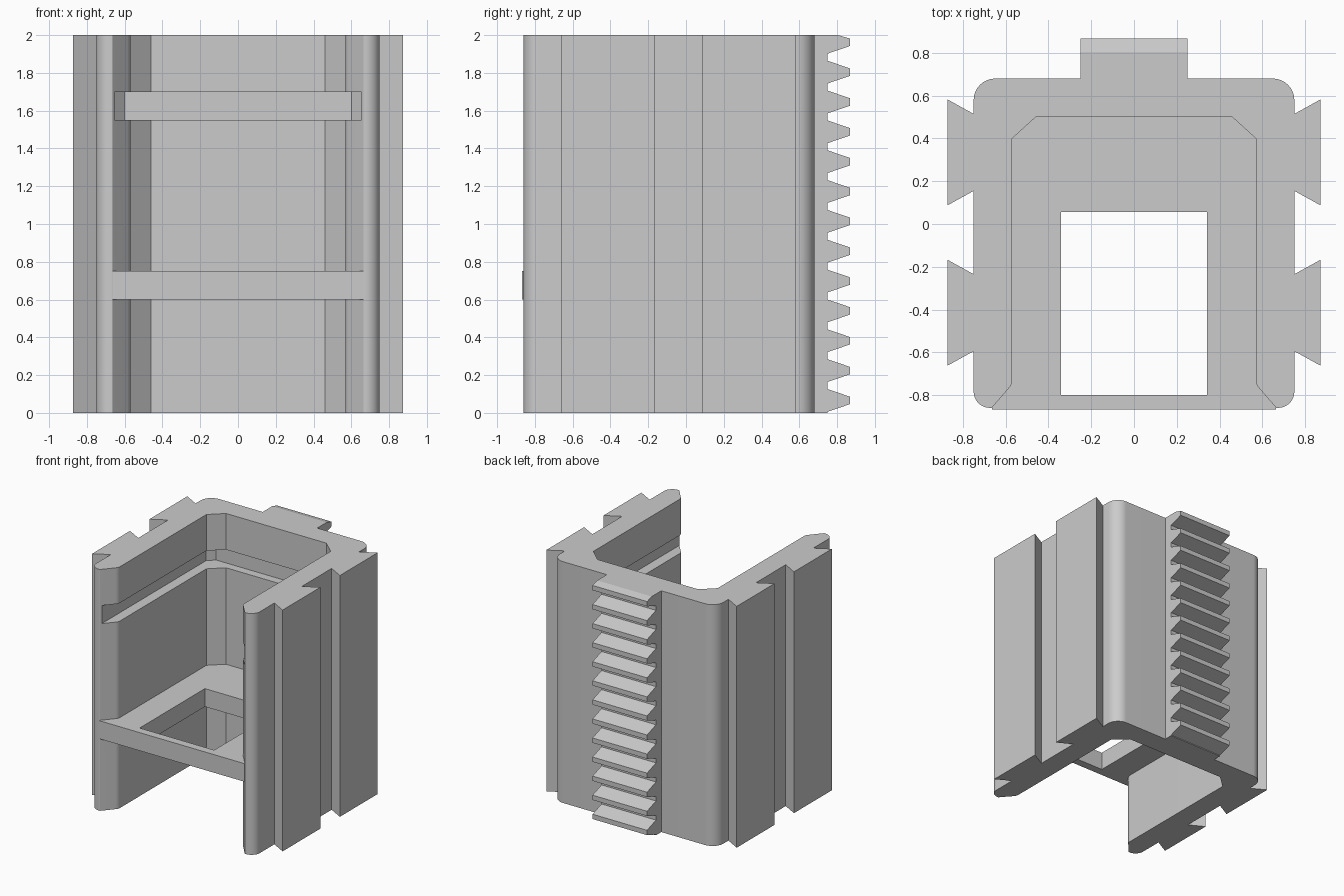
import bpy, bmesh, math
from mathutils import Vector

if "Cube" in bpy.data.objects:
    bpy.data.objects.remove(bpy.data.objects["Cube"])

grey = bpy.data.materials.new("plain grey")
grey.use_nodes = True
grey.diffuse_color = (0.6, 0.6, 0.6, 1)
grey.node_tree.nodes["Principled BSDF"].inputs["Base Color"].default_value = (0.6, 0.6, 0.6, 1)


def rounded(points, steps=10):
    """Round each (x, y, radius) corner of a closed outline."""
    out = []
    for i, (x, y, r) in enumerate(points):
        p = Vector((x, y))
        if r == 0:
            out.append(p)
            continue
        a = (Vector(points[i - 1][:2]) - p).normalized()
        b = (Vector(points[(i + 1) % len(points)][:2]) - p).normalized()
        half = a.angle(b) / 2
        centre = p + (a + b).normalized() * r / math.sin(half)
        start = p + a * r / math.tan(half) - centre
        end = p + b * r / math.tan(half) - centre
        for k in range(steps + 1):
            t = k / steps
            out.append(centre + start.lerp(end, t).normalized() * r)
    return out


def prism(name, outline, low, high, axis="z"):
    """Extrude a flat outline along z, or a (y, z) outline along x."""
    bm = bmesh.new()
    place = (lambda u, v: (u, v, low)) if axis == "z" else (lambda u, v: (low, u, v))
    face = bm.faces.new([bm.verts.new(place(*p)) for p in outline])
    grown = bmesh.ops.extrude_face_region(bm, geom=[face])["geom"]
    shift = Vector((0, 0, high - low)) if axis == "z" else Vector((high - low, 0, 0))
    bmesh.ops.translate(bm, vec=shift, verts=[v for v in grown if isinstance(v, bmesh.types.BMVert)])
    bmesh.ops.recalc_face_normals(bm, faces=bm.faces)
    mesh = bpy.data.meshes.new(name)
    bm.to_mesh(mesh)
    bm.free()
    mesh.materials.append(grey)
    obj = bpy.data.objects.new(name, mesh)
    bpy.context.collection.objects.link(obj)
    return obj


def select(obj):
    bpy.ops.object.select_all(action="DESELECT")
    obj.select_set(True)
    bpy.context.view_layer.objects.active = obj


def cut(obj, cutter):
    mod = obj.modifiers.new("cut", "BOOLEAN")
    mod.operation, mod.solver, mod.object = "DIFFERENCE", "EXACT", cutter
    select(obj)
    bpy.ops.object.modifier_apply(modifier=mod.name)
    bpy.data.objects.remove(cutter)


def mirrored(half):
    return half + [(-p[0], *p[1:]) for p in reversed(half)]


def rectangle(x, front, back):
    return mirrored([(x, front), (x, back)])


# Channel wall with flared side rails
half = [(0.46, 0.5, 0), (0.57, 0.4, 0), (0.57, -0.75, 0.06), (0.665, -0.86, 0.005), (0.75, -0.86, 0.075)]
for mid in (-0.415, 0.335):
    half += [(0.75, mid - 0.18, 0), (0.873, mid - 0.248, 0), (0.873, mid + 0.248, 0), (0.75, mid + 0.18, 0)]
half.append((0.75, 0.68, 0.1))
channel = prism("channel_body", rounded(mirrored(half)), 0, 2)

# Slot running round the inner wall, open at the front
slot = mirrored([(0.655, -1), (0.655, 0.515), (0.6, 0.57)])
cut(channel, prism("slot_cutter", slot, 1.55, 1.7))
select(channel)
bpy.ops.object.shade_smooth_by_angle(angle=math.radians(30))

# Shelf with a square window
shelf = prism("shelf", rectangle(0.665, -0.867, 0.55), 0.6, 0.75)
cut(shelf, prism("window_cutter", rectangle(0.342, -0.8, 0.055), 0.5, 0.9))

# Toothed rack on the back
teeth = 13
pitch = 0.158
profile = [(0.66, 0), (0.75, 0)]
for i in range(teeth):
    z = 0.066 + i * pitch
    profile += [(0.75, z - 0.06), (0.867, z - 0.02), (0.867, z + 0.02)]
    if i < teeth - 1:
        profile.append((0.75, z + 0.06))
profile += [(0.805, 2), (0.66, 2)]
prism("toothed_rack", profile, -0.25, 0.25, "x")
